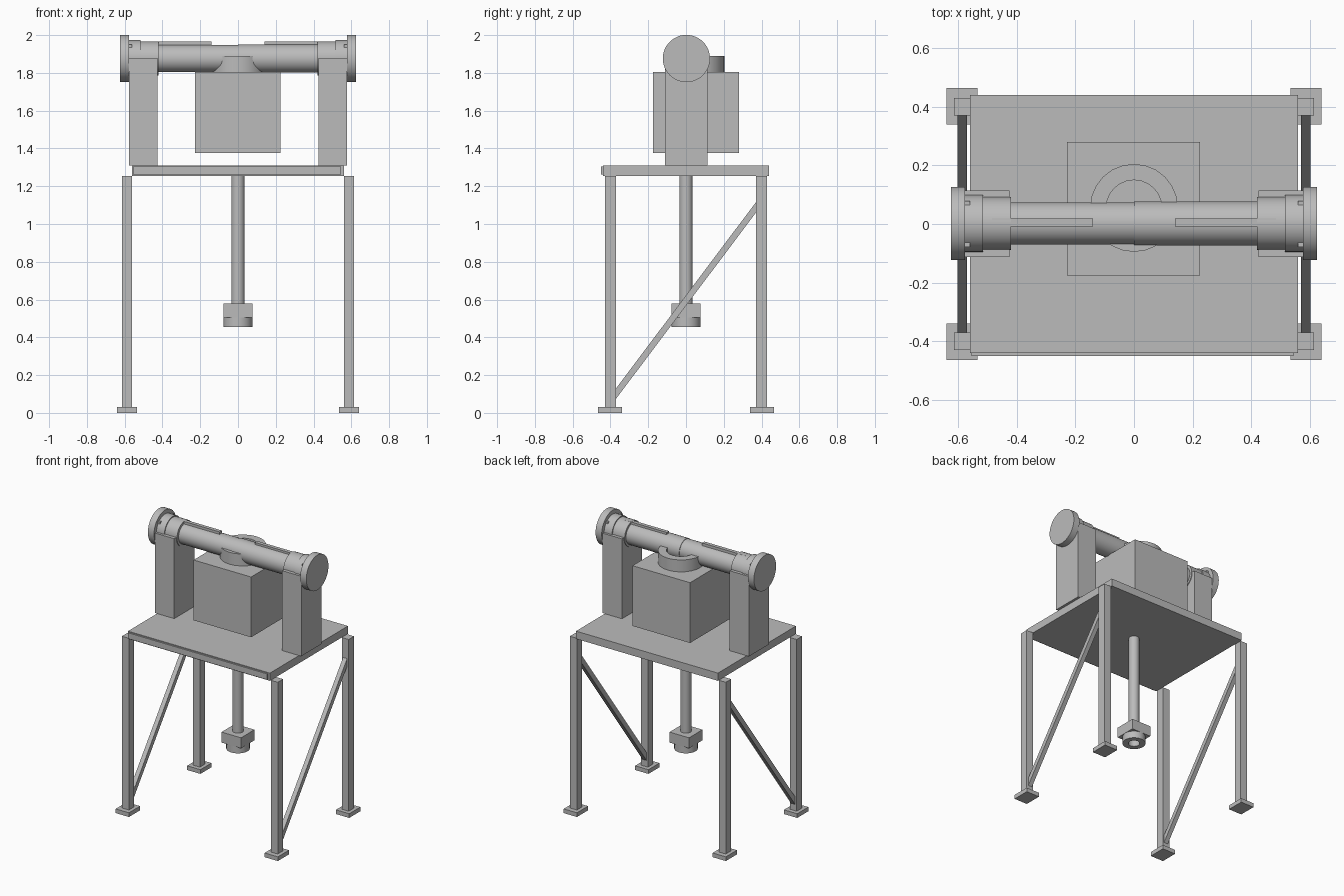
import bpy
import math
from mathutils import Matrix, Vector

cube = bpy.data.objects.get("Cube")
if cube:
    bpy.data.objects.remove(cube, do_unlink=True)

# One plain grey for everything
grey = bpy.data.materials.new("plain grey")
grey.use_nodes = True
GREY = (0.5, 0.5, 0.5, 1)
grey.diffuse_color = GREY
grey.node_tree.nodes["Principled BSDF"].inputs["Base Color"].default_value = GREY


def make(name, verts, faces, smooth=False):
    mesh = bpy.data.meshes.new(name)
    mesh.from_pydata(verts, [], faces)
    mesh.materials.append(grey)
    obj = bpy.data.objects.new(name, mesh)
    bpy.context.collection.objects.link(obj)
    if smooth:
        bpy.ops.object.select_all(action="DESELECT")
        bpy.context.view_layer.objects.active = obj
        obj.select_set(True)
        bpy.ops.object.shade_smooth_by_angle(angle=math.radians(30))
    return obj


def box(name, x, y, z):
    """Box from (min, max) pairs."""
    verts = [(a, b, c) for a in x for b in y for c in z]
    faces = [(0, 1, 3, 2), (4, 6, 7, 5), (0, 4, 5, 1),
             (2, 3, 7, 6), (0, 2, 6, 4), (1, 5, 7, 3)]
    return make(name, verts, faces)


def lathe(name, profile, centre, axis="Z", sides=32, closed=False):
    """Spin (radius, height) points, from low to high, about an axis."""
    turn = Matrix.Rotation(math.pi / 2, 3, "Y") if axis == "X" else Matrix.Identity(3)
    verts = []
    for r, h in profile:
        for i in range(sides):
            a = math.tau * i / sides
            verts.append(turn @ Vector((r * math.cos(a), r * math.sin(a), h)) + Vector(centre))
    n = len(profile)
    faces = []
    for k in range(n if closed else n - 1):
        m = (k + 1) % n
        for i in range(sides):
            j = (i + 1) % sides
            faces.append((k * sides + i, k * sides + j, m * sides + j, m * sides + i))
    if not closed:
        faces.append(tuple(reversed(range(sides))))
        faces.append(tuple(range((n - 1) * sides, n * sides)))
    return make(name, verts, faces, smooth=True)


def span(s, a, b):
    """Range a..b, mirrored when s is -1."""
    return tuple(sorted((s * a, s * b)))


# Table top with a thin front plate
box("table_top", (-0.56, 0.56), (-0.44, 0.44), (1.255, 1.31))
box("front_plate", (-0.555, 0.545), (-0.45, -0.44), (1.262, 1.304))

AXIS_Z = 1.876
for s, side in ((1, "left"), (-1, "right")):
    # Legs and feet
    for t, end in ((1, "back"), (-1, "front")):
        box(f"{end}_{side}_leg", span(s, 0.56, 0.615), span(t, 0.37, 0.43), (0.03, 1.255))
        box(f"{end}_{side}_foot", span(s, 0.535, 0.64), span(t, 0.34, 0.465), (0, 0.03))

    # Diagonal brace, rising to the back
    x0, x1 = span(s, 0.57, 0.602)
    side_outline = [(-0.37, 0.075), (0.37, 1.06), (0.37, 1.115), (-0.37, 0.13)]
    verts = [(x, y, z) for x in (x0, x1) for y, z in side_outline]
    faces = [(3, 2, 1, 0), (4, 5, 6, 7)]
    faces += [(i, (i + 1) % 4, (i + 1) % 4 + 4, i + 4) for i in range(4)]
    make(f"{side}_brace", verts, faces)

    # Upright tower holding the tube
    box(f"{side}_tower", span(s, 0.425, 0.578), (-0.112, 0.115), (1.31, 1.88))

    # Tube half, collars and end disc
    for name, r, a, b in ((f"{side}_tube", 0.0735 + s * 0.0015, 0, 0.55),
                          (f"{side}_inner_collar", 0.09, 0.42, 0.515),
                          (f"{side}_outer_collar", 0.097, 0.515, 0.58),
                          (f"{side}_end_disc", 0.125, 0.577, 0.625)):
        lo, hi = span(s, a, b)
        lathe(name, [(r, lo), (r, hi)], (0, 0.002, AXIS_Z), "X", 48)

    # Rail strip along the top of the tube
    box(f"{side}_rail", span(s, 0.14, 0.485), (-0.008, 0.018), (1.93, 1.965))

    # Small bolts beside the end disc
    for t, end in ((1, "back"), (-1, "front")):
        box(f"{side}_{end}_bolt", span(s, 0.56, 0.58), span(t, 0.064, 0.078), (1.935, 1.95))

# Central housing and the ring on it
box("housing", (-0.228, 0.226), (-0.175, 0.28), (1.375, 1.805))
lathe("housing_ring", [(0.095, 1.89), (0.095, 1.805), (0.15, 1.805), (0.15, 1.89)],
      (0, 0.055, 0), sides=24, closed=True)

# Hanging shaft with a block and a hollow nozzle
lathe("shaft", [(0.035, 0.57), (0.035, 1.26)], (0, 0, 0))
box("shaft_block", (-0.077, 0.077), (-0.076, 0.076), (0.505, 0.58))
lathe("nozzle", [(0.038, 0.455), (0.076, 0.455), (0.076, 0.51), (0.038, 0.51)][::1],
      (0, 0, 0), closed=True)
